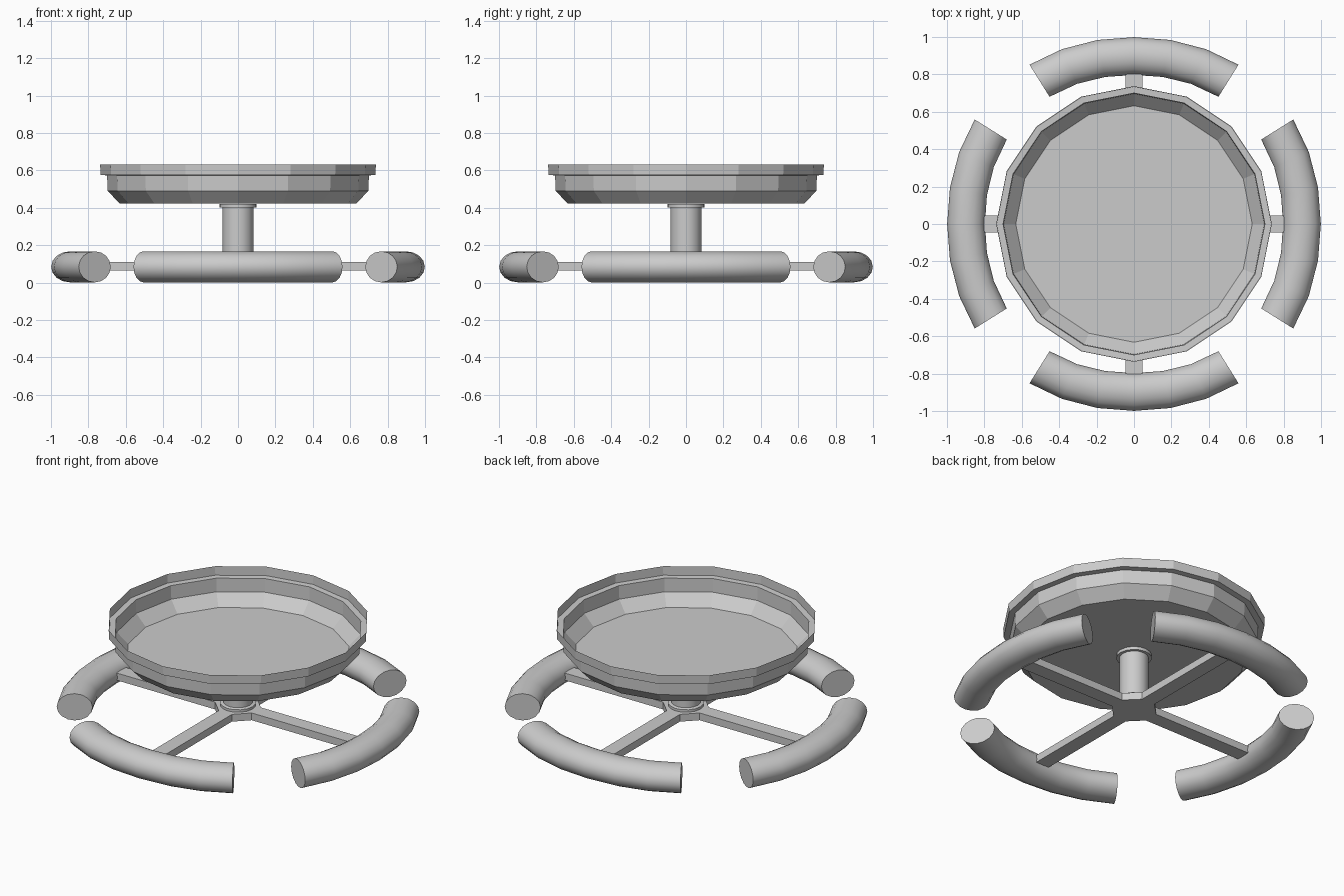
import bpy, bmesh
from math import sin, cos, pi, radians
from mathutils import Matrix

if "Cube" in bpy.data.objects:
    bpy.data.objects.remove(bpy.data.objects["Cube"])


def make_object(name, bm, smooth=None):
    bmesh.ops.recalc_face_normals(bm, faces=bm.faces)
    me = bpy.data.meshes.new(name)
    bm.to_mesh(me)
    bm.free()
    ob = bpy.data.objects.new(name, me)
    bpy.context.collection.objects.link(ob)
    if smooth:
        bpy.ops.object.select_all(action='DESELECT')
        ob.select_set(True)
        bpy.context.view_layer.objects.active = ob
        bpy.ops.object.shade_smooth_by_angle(angle=radians(smooth))
    return ob


def skin(bm, rings):
    """Bridge matching closed rings of vertices."""
    for a, b in zip(rings, rings[1:]):
        n = len(a)
        for i in range(n):
            bm.faces.new((a[i], a[(i + 1) % n], b[(i + 1) % n], b[i]))


def lathe(name, profile, sides=16, cap_start=True, cap_end=True, smooth=None):
    bm = bmesh.new()
    rings = [[bm.verts.new((r * cos(2 * pi * i / sides), r * sin(2 * pi * i / sides), z))
              for i in range(sides)] for r, z in profile]
    skin(bm, rings)
    if cap_start:
        bm.faces.new(rings[0][::-1])
    if cap_end:
        bm.faces.new(rings[-1])
    return make_object(name, bm, smooth)


# Open thin-walled dish with stepped rim
lathe("dish", [(0.632, 0.422), (0.697, 0.49), (0.70, 0.573),
               (0.735, 0.575), (0.737, 0.63)], cap_end=False)

# Centre post with a collar at each end
lathe("post", [(0.10, 0.10), (0.10, 0.125), (0.083, 0.13), (0.083, 0.402),
               (0.10, 0.402), (0.10, 0.421)], smooth=35)

# Cross-shaped frame with chamfered inner corners
W, C, L = 0.045, 0.125, 0.86
bm = bmesh.new()
outline = []
for k in range(4):
    turn = Matrix.Rotation(k * pi / 2, 3, 'Z')
    for p in ((C, -W), (L, -W), (L, W), (C, W)):
        outline.append(bm.verts.new(turn @ Matrix.Identity(3).col[0] * p[0]
                                    + turn @ Matrix.Identity(3).col[1] * p[1]))
for v in outline:
    v.co.z = 0.065
face = bm.faces.new(outline)
top = bmesh.ops.extrude_face_region(bm, geom=[face], use_keep_orig=True)
for g in top["geom"]:
    if isinstance(g, bmesh.types.BMVert):
        g.co.z = 0.11
make_object("cross_frame", bm)

# Four curved oval bumpers, each swept along a shallow arc
half = [(0.0, 0.898, 0), (0.175, 0.885, 12), (0.345, 0.842, 24), (0.505, 0.766, 32)]
path = [(-x, y, -a) for x, y, a in half[:0:-1]] + half
for k, name in enumerate(("back", "left", "front", "right")):
    bm = bmesh.new()
    rings = []
    for x, y, a in path:
        a = radians(a)
        ring = []
        for i in range(16):
            t = 2 * pi * i / 16
            out = 0.101 * cos(t)
            ring.append(bm.verts.new((x + out * sin(a), y + out * cos(a),
                                      0.084 + 0.083 * sin(t))))
        rings.append(ring)
    skin(bm, rings)
    bm.faces.new(rings[0])
    bm.faces.new(rings[-1])
    bm.transform(Matrix.Rotation(k * pi / 2, 4, 'Z'))
    make_object(name + "_bumper", bm, smooth=35)
